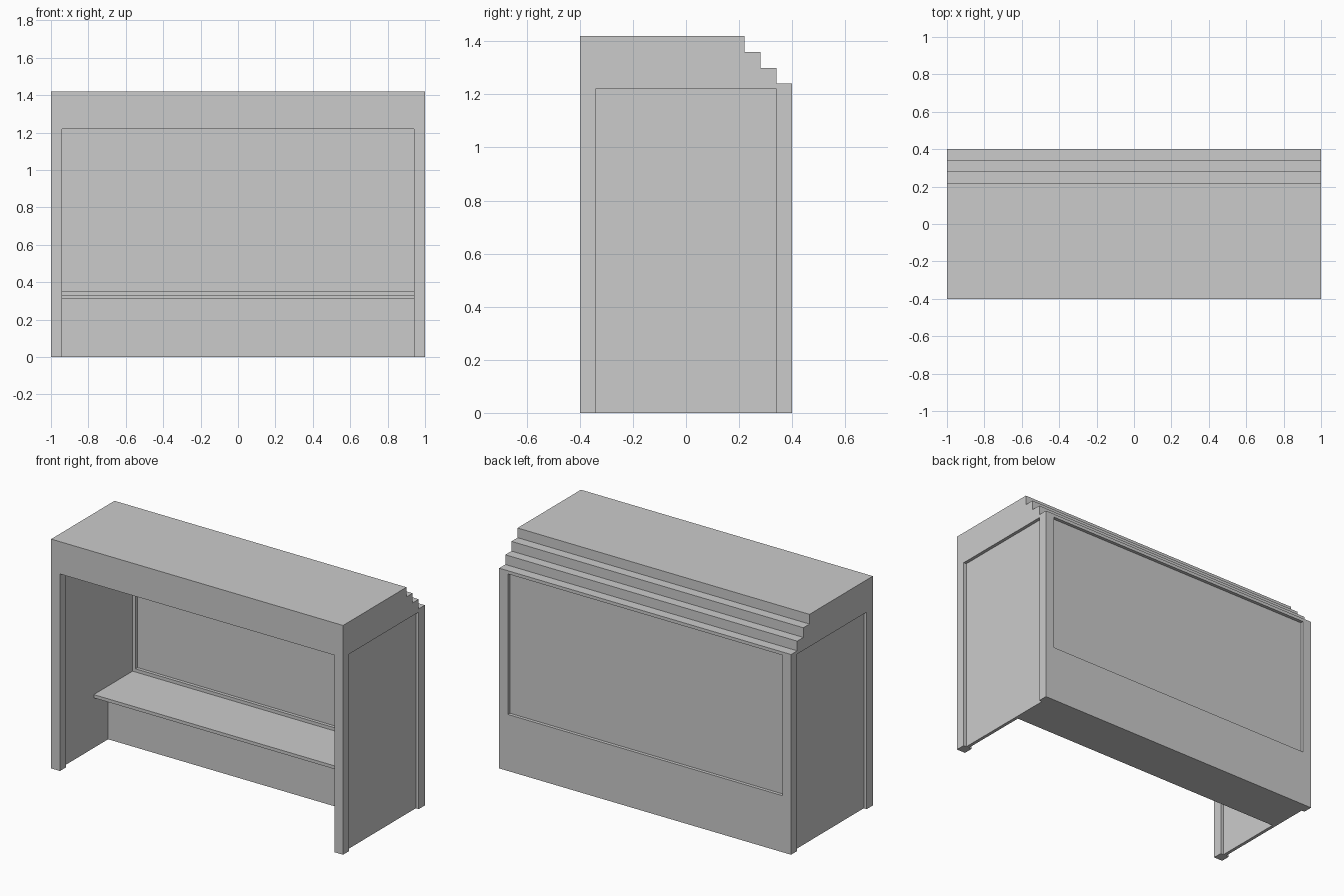
import bpy, bmesh

if "Cube" in bpy.data.objects:
    bpy.data.objects.remove(bpy.data.objects["Cube"])


def add_mesh(name, bm):
    bmesh.ops.recalc_face_normals(bm, faces=bm.faces)
    mesh = bpy.data.meshes.new(name)
    bm.to_mesh(mesh)
    bm.free()
    ob = bpy.data.objects.new(name, mesh)
    bpy.context.collection.objects.link(ob)
    return ob


def extrude_x(name, profile, half):
    """Extrude a (y, z) outline symmetrically along x."""
    bm = bmesh.new()
    face = bm.faces.new([bm.verts.new((-half, y, z)) for y, z in profile])
    out = bmesh.ops.extrude_face_region(bm, geom=[face])
    verts = [v for v in out["geom"] if isinstance(v, bmesh.types.BMVert)]
    bmesh.ops.translate(bm, verts=verts, vec=(2 * half, 0, 0))
    return add_mesh(name, bm)


def box(name, x, y, z):
    bm = bmesh.new()
    bmesh.ops.create_cube(bm, size=1)
    for v in bm.verts:
        v.co = [lo + (c + 0.5) * (hi - lo) for c, (lo, hi) in zip(v.co, (x, y, z))]
    return add_mesh(name, bm)


W, D, T = 1.0, 0.4, 0.06      # half width, half depth, frame thickness
CEIL, TOP = 1.22, 1.42
BENCH = 0.33

# Roof with three steps falling to the back
profile = [(-D, CEIL), (D, CEIL), (D, 1.24)]
for i in range(3):
    y = D - T * (i + 1)
    profile += [(y, 1.24 + T * i), (y, 1.24 + T * (i + 1))]
profile.append((-D, TOP))
extrude_x("roof", profile, W)

# Corner posts and thin side panels
for s, side in ((-1, "left"), (1, "right")):
    def xr(a, b):
        return tuple(sorted((s * a, s * b)))
    box(side + "_front_post", xr(W - T, W), (-D, -D + T), (0, CEIL))
    box(side + "_back_post", xr(W - T, W), (D - T, D), (0, CEIL))
    box(side + "_panel", xr(0.96, 0.98), (-D + T, D - T), (0, CEIL))

# Back wall below the window, and the recessed window pane
box("back_wall", (-W + T, W - T), (D - T, D), (0, 0.35))
box("back_window", (-W + T, W - T), (0.36, 0.38), (0.35, CEIL))

# Bench seat overhanging its solid base
box("bench_seat", (-0.96, 0.96), (-0.04, D - T), (BENCH - 0.02, BENCH))
box("bench_base", (-0.96, 0.96), (0.10, D - T), (0, BENCH - 0.02))
